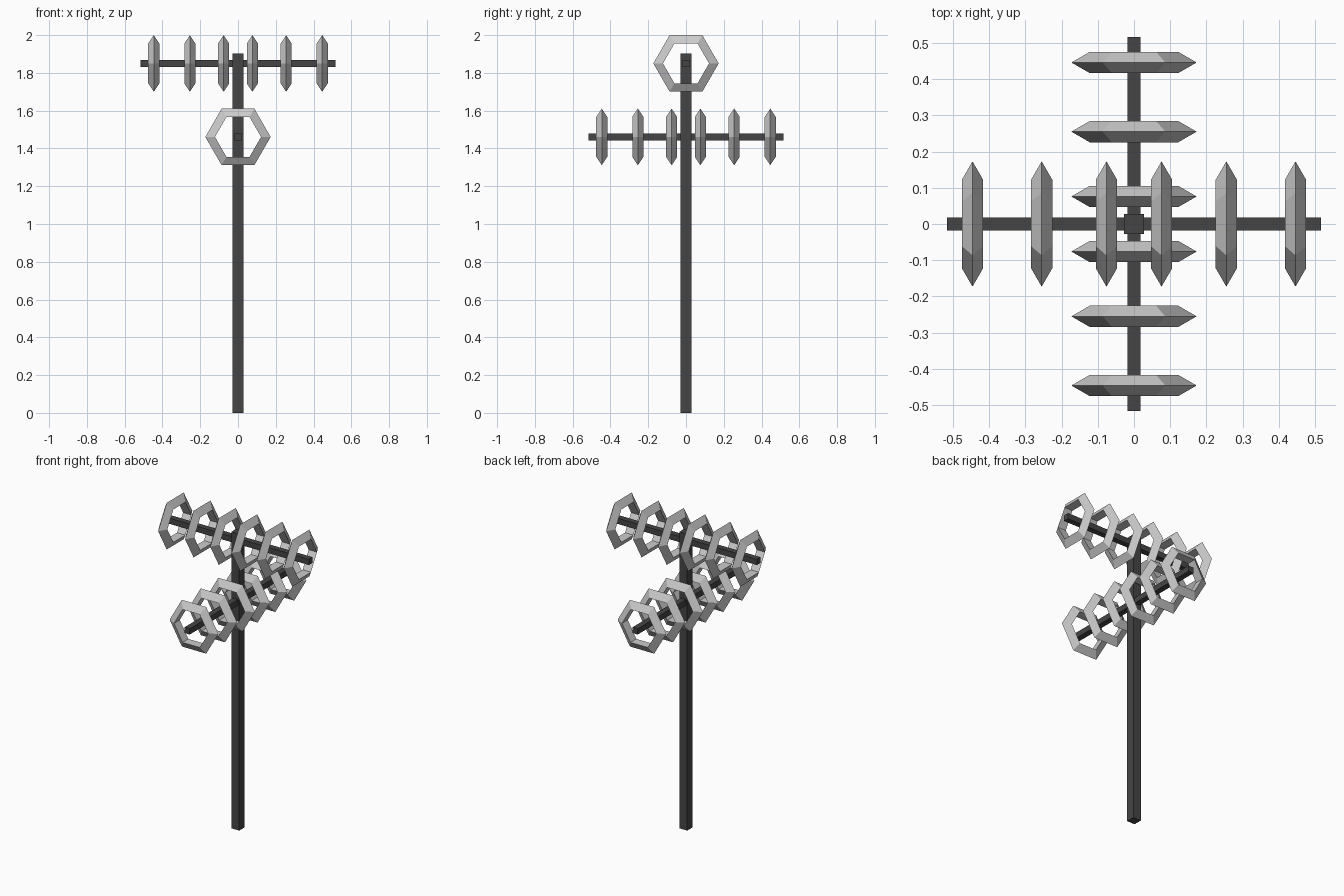
import bpy
from math import pi

if "Cube" in bpy.data.objects:
    bpy.data.objects.remove(bpy.data.objects["Cube"])

dark = bpy.data.materials.new("dark_metal")
dark.diffuse_color = (0.06, 0.06, 0.06, 1)
dark.use_nodes = True
dark.node_tree.nodes["Principled BSDF"].inputs["Base Color"].default_value = dark.diffuse_color


def box(name, size, centre):
    bpy.ops.mesh.primitive_cube_add(size=1, location=centre)
    ob = bpy.context.object
    ob.name = name
    ob.scale = size
    bpy.ops.object.transform_apply(location=False, rotation=False, scale=True)
    ob.data.materials.append(dark)


def ring(name, centre, turn):
    # six-sided ring with a triangular section, ridge facing outward
    bpy.ops.mesh.primitive_torus_add(
        major_segments=6, minor_segments=3, major_radius=0.139,
        minor_radius=0.034, location=centre, rotation=(pi / 2, 0, turn))
    bpy.context.object.name = name


# upright post
POST_TOP = 1.903
box("post", (0.056, 0.056, POST_TOP), (0, 0, POST_TOP / 2))

# two crossed arms, each carrying six rings mirrored about the post
UPPER, LOWER = 1.85, 1.461
box("upper_arm", (1.032, 0.037, 0.037), (0, 0, UPPER))
box("lower_arm", (0.037, 1.032, 0.037), (0, 0, LOWER))
for i, d in enumerate((0.076, 0.255, 0.446)):
    for side, s in (("a", -1), ("b", 1)):
        ring(f"upper_ring_{side}{i + 1}", (s * d, 0, UPPER), pi / 2)
        ring(f"lower_ring_{side}{i + 1}", (0, s * d, LOWER), 0)
